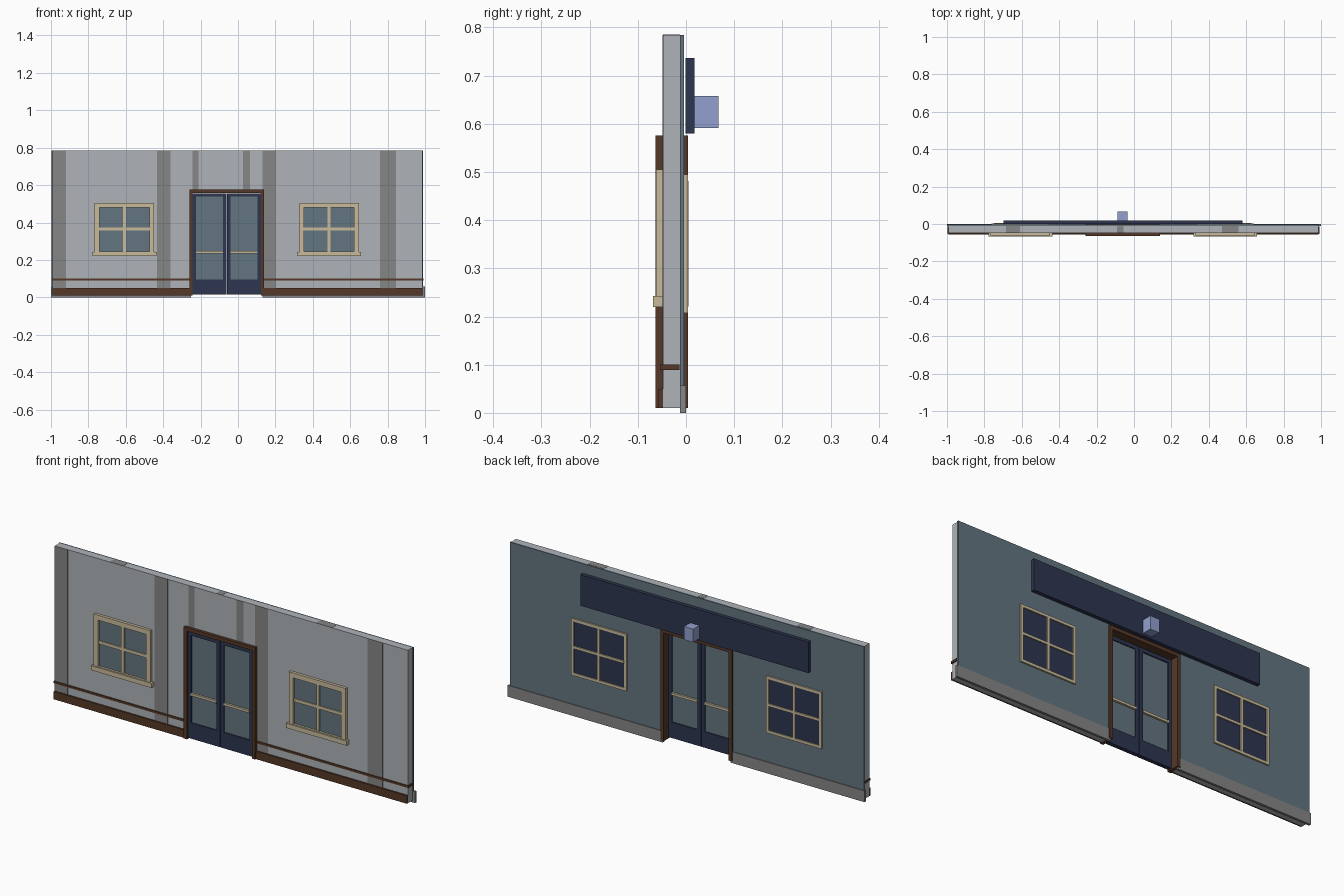
import bpy, bmesh


def material(name, r, g, b):
    m = bpy.data.materials.new(name)
    m.diffuse_color = (r, g, b, 1)
    return m


LIGHT = material("light_grey", 0.43, 0.45, 0.48)
DARK = material("dark_grey", 0.24, 0.24, 0.24)
SLATE = material("slate_blue", 0.125, 0.18, 0.215)
NAVY = material("navy", 0.027, 0.035, 0.08)
BROWN = material("brown_wood", 0.091, 0.04, 0.021)
CREAM = material("cream", 0.58, 0.50, 0.33)
LAMP = material("pale_blue", 0.283, 0.352, 0.61)


def boxes(name, mat, *parts):
    """One object made of boxes, each given as x0, x1, y0, y1, z0, z1."""
    bm = bmesh.new()
    for x0, x1, y0, y1, z0, z1 in parts:
        for v in bmesh.ops.create_cube(bm, size=1)["verts"]:
            v.co = (x1 if v.co.x > 0 else x0,
                    y1 if v.co.y > 0 else y0,
                    z1 if v.co.z > 0 else z0)
    me = bpy.data.meshes.new(name)
    bm.to_mesh(me)
    bm.free()
    me.materials.append(mat)
    ob = bpy.data.objects.new(name, me)
    bpy.context.collection.objects.link(ob)
    return ob


def border(x0, x1, y0, y1, z0, z1, w, bottom=True):
    """Boxes for a rectangular frame of width w."""
    parts = [(x0, x0 + w, y0, y1, z0, z1), (x1 - w, x1, y0, y1, z0, z1),
             (x0 + w, x1 - w, y0, y1, z1 - w, z1)]
    if bottom:
        parts.append((x0 + w, x1 - w, y0, y1, z0, z0 + w))
    return parts


CX = -0.06                 # door centre
D0, D1 = -0.25, 0.13       # doorway sides

# Inner wall and outer cladding, both open at the doorway
for name, mat, x0, x1, y0, y1 in (
        ("inner_wall", LIGHT, -0.993, 0.986, -0.048, -0.012),
        ("outer_cladding", SLATE, -0.996, 0.99, -0.012, -0.004)):
    boxes(name, mat, (x0, D0, y0, y1, 0.01, 0.784), (D1, x1, y0, y1, 0.01, 0.784),
          (D0, D1, y0, y1, 0.568, 0.784))

# Worn dark strips on the inner wall and its top edge
strips = [(-0.993, -0.92, 0.01), (-0.433, -0.36, 0.01), (-0.243, -0.21, 0.57),
          (0.027, 0.064, 0.57), (0.13, 0.203, 0.01), (0.76, 0.845, 0.01)]
boxes("wall_strips", DARK, *[(a, b, -0.049, -0.047, z, 0.784) for a, b, z in strips])
boxes("wall_top_patches", DARK, *[(a, b, -0.048, -0.012, 0.783, 0.785) for a, b in
                                  ((-0.685, -0.61), (-0.09, -0.055), (0.47, 0.56))])

# Outside plinth, inside skirting board and rail
boxes("plinth", DARK, (-1, D0, -0.012, 0, 0, 0.057), (D1, 1, -0.012, 0, 0, 0.057))
boxes("skirting_board", BROWN, (-0.993, D0, -0.057, -0.048, 0.01, 0.05),
      (D1, 0.987, -0.057, -0.048, 0.01, 0.05))
boxes("wall_rail", BROWN, (-0.996, D0, -0.053, -0.013, 0.089, 0.1),
      (D1, 0.992, -0.053, -0.013, 0.089, 0.1))

# Door frame
boxes("door_frame", BROWN, *border(-0.26, 0.14, -0.063, 0.004, 0.01, 0.576, 0.018, False))

# Door leaves: stiles, kick panel, glass and push bars
for side, x0, x1 in (("left", -0.242, CX - 0.002), ("right", CX + 0.002, 0.122)):
    a, b = x0 + 0.018, x1 - 0.018
    boxes(side + "_door_leaf", NAVY,
          *border(x0, x1, -0.056, -0.036, 0.016, 0.556, 0.018),
          (a, b, -0.056, -0.036, 0.034, 0.096))
    boxes(side + "_door_glass", SLATE, (a, b, -0.05, -0.042, 0.096, 0.538))
    boxes(side + "_door_bar", CREAM, (a, b, -0.06, -0.032, 0.235, 0.247))

# Windows: inside frame with sill, outside frame with dark glass
for side, s in (("left", -1), ("right", 1)):
    c = CX + s * 0.547
    name = side + "_window_"
    boxes(name + "inner_frame", CREAM,
          *border(c - 0.159, c + 0.159, -0.062, -0.048, 0.22, 0.505, 0.025),
          (c - 0.008, c + 0.008, -0.057, -0.048, 0.243, 0.481),
          (c - 0.135, c + 0.135, -0.057, -0.048, 0.358, 0.374))
    boxes(name + "sill", CREAM, (c - 0.17, c + 0.17, -0.068, -0.047, 0.22, 0.243))
    boxes(name + "inner_glass", SLATE, (c - 0.137, c + 0.137, -0.051, -0.047, 0.24, 0.484))
    boxes(name + "outer_frame", CREAM,
          *border(c - 0.155, c + 0.155, -0.005, 0.004, 0.207, 0.495, 0.014),
          (c - 0.007, c + 0.007, -0.005, 0.005, 0.221, 0.481),
          (c - 0.141, c + 0.141, -0.005, 0.005, 0.344, 0.357))
    boxes(name + "outer_glass", NAVY, (c - 0.143, c + 0.143, -0.006, -0.001, 0.218, 0.484))

# Blank sign board and lamp over the outside of the door
boxes("sign_board", NAVY, (-0.698, 0.58, -0.001, 0.018, 0.58, 0.737))
boxes("lamp", LAMP, (-0.087, -0.036, 0.017, 0.067, 0.591, 0.658))
